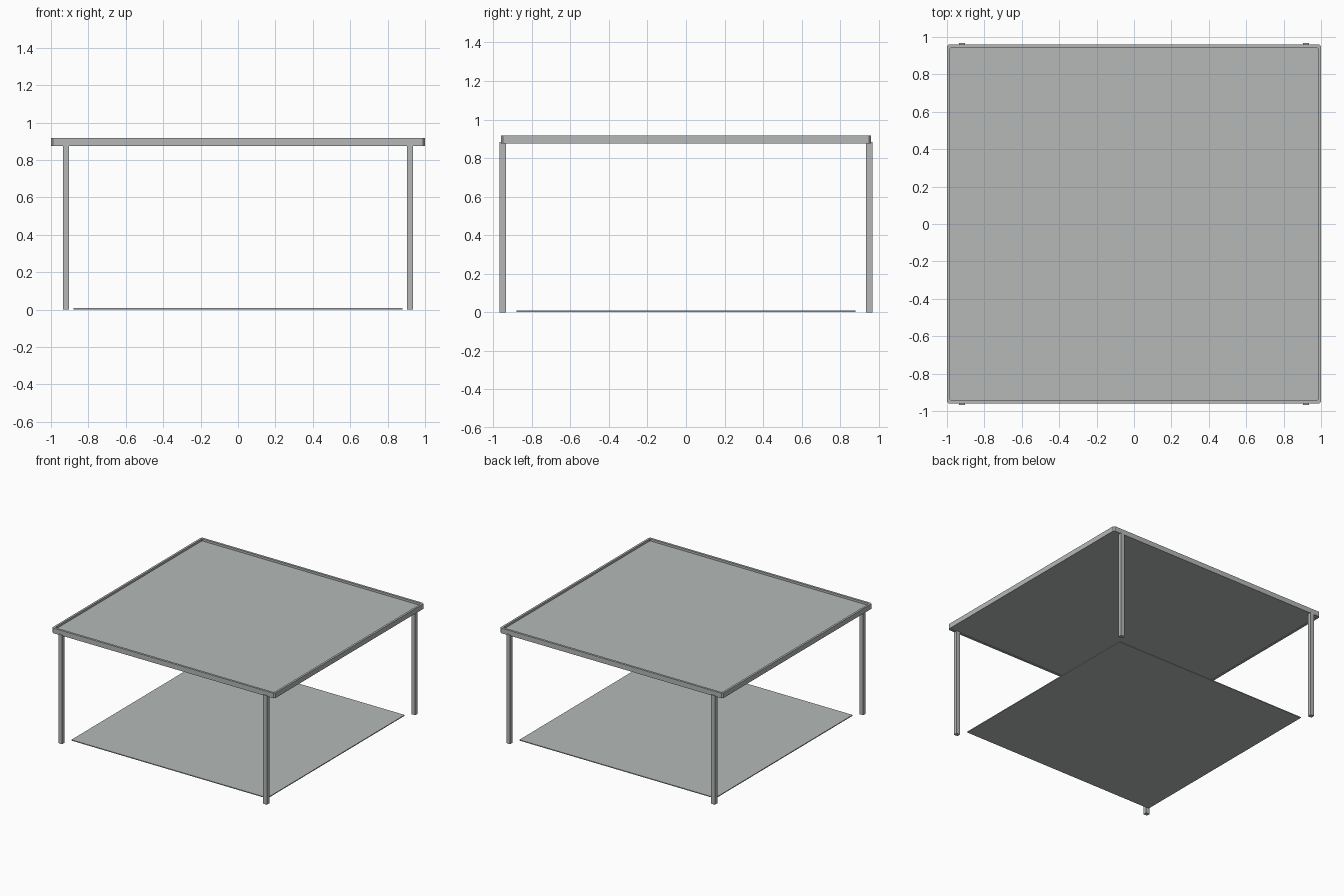
import bpy, bmesh

cube = bpy.data.objects.get("Cube")
if cube:
    bpy.data.objects.remove(cube, do_unlink=True)

# Single painted-metal colour
metal = bpy.data.materials.new("pale grey metal")
metal.use_nodes = True
COLOUR = (0.46, 0.485, 0.475, 1.0)
metal.diffuse_color = COLOUR
metal.node_tree.nodes["Principled BSDF"].inputs["Base Color"].default_value = COLOUR


def add_object(name, bm):
    bmesh.ops.recalc_face_normals(bm, faces=bm.faces)
    mesh = bpy.data.meshes.new(name)
    bm.to_mesh(mesh)
    bm.free()
    mesh.materials.append(metal)
    obj = bpy.data.objects.new(name, mesh)
    bpy.context.collection.objects.link(obj)
    return obj


def box(name, x, y, z):
    """Box from (min, max) ranges."""
    bm = bmesh.new()
    bmesh.ops.create_cube(bm, size=1)
    for v in bm.verts:
        v.co = [r[0] if c < 0 else r[1] for c, r in zip(v.co, (x, y, z))]
    return add_object(name, bm)


def cut_rectangle(hx, hy, cut):
    """Rectangle outline with chamfered corners."""
    return [(hx, -hy + cut), (hx, hy - cut), (hx - cut, hy), (-hx + cut, hy),
            (-hx, hy - cut), (-hx, -hy + cut), (-hx + cut, -hy), (hx - cut, -hy)]


# Roof rim: chamfered frame with an open middle
bm = bmesh.new()
outer, inner = cut_rectangle(1.0, 0.96, 0.011), cut_rectangle(0.983, 0.942, 0.004)
loops = [[bm.verts.new((x, y, z)) for x, y in outline]
         for outline, z in ((outer, 0.876), (outer, 0.917), (inner, 0.917), (inner, 0.876))]
for a, b in zip(loops, loops[1:] + loops[:1]):
    for i in range(8):
        j = (i + 1) % 8
        bm.faces.new((a[i], a[j], b[j], b[i]))
add_object("roof_rim", bm)

# Roof panel, sunk below the top of the rim
box("roof_panel", (-0.984, 0.984), (-0.943, 0.943), (0.879, 0.9))

# Corner posts, standing slightly proud of the front and back rim
for side, sx in (("left", 1), ("right", -1)):
    for end, sy in (("front", -1), ("back", 1)):
        xs = sorted((sx * 0.903, sx * 0.936))
        ys = sorted((sy * 0.935, sy * 0.967))
        box(f"{end}_{side}_post", xs, ys, (0, 0.884))

# Thin floor slab
box("floor_slab", (-0.88, 0.88), (-0.88, 0.88), (0.002, 0.009))
